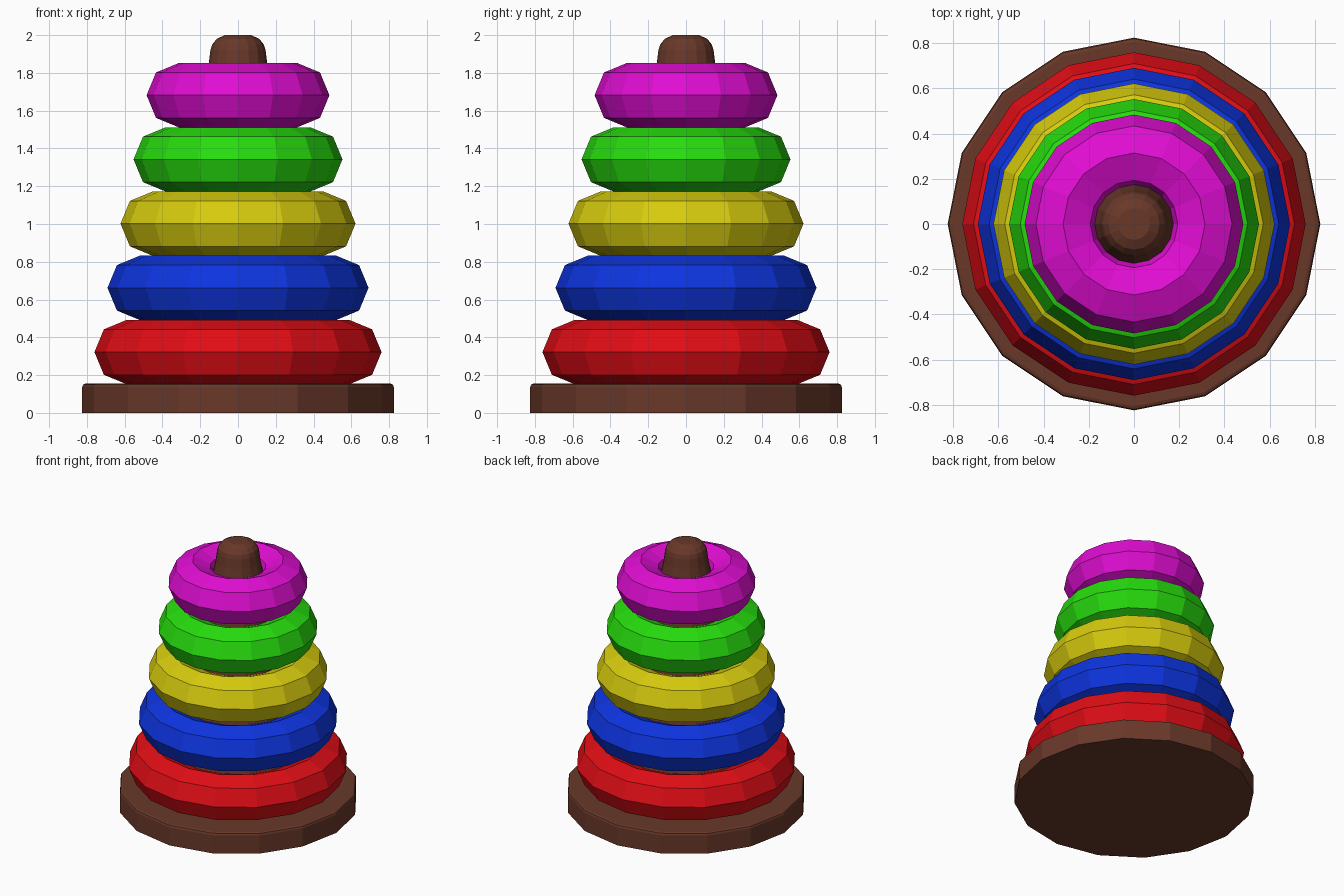
import bpy
from math import cos, sin, pi

if "Cube" in bpy.data.objects:
    bpy.data.objects.remove(bpy.data.objects["Cube"])

SIDES = 16


def material(name, rgb):
    m = bpy.data.materials.new(name)
    m.diffuse_color = (*rgb, 1)
    m.use_nodes = True
    m.node_tree.nodes["Principled BSDF"].inputs["Base Color"].default_value = m.diffuse_color
    return m


def lathe(name, profile, mat):
    """Spin a bottom-to-top (radius, z) profile and cap both ends."""
    verts = [(r * cos(2 * pi * i / SIDES), r * sin(2 * pi * i / SIDES), z)
             for r, z in profile for i in range(SIDES)]
    faces = []
    for k in range(len(profile) - 1):
        for i in range(SIDES):
            a, b = k * SIDES + i, k * SIDES + (i + 1) % SIDES
            faces.append((a, b, b + SIDES, a + SIDES))
    faces.append(tuple(reversed(range(SIDES))))
    faces.append(tuple(range(len(verts) - SIDES, len(verts))))
    mesh = bpy.data.meshes.new(name)
    mesh.from_pydata(verts, [], faces)
    mesh.materials.append(mat)
    obj = bpy.data.objects.new(name, mesh)
    bpy.context.collection.objects.link(obj)


wood = material("wood", (0.14, 0.04, 0.022))

# round base with a softened top edge
lathe("base", [(0.825, 0), (0.825, 0.137), (0.82, 0.15), (0.807, 0.155)], wood)

# tapered peg with a rounded tip
lathe("peg", [(0.494, 0.15), (0.155, 1.85), (0.146, 1.92), (0.137, 1.95),
              (0.113, 1.98), (0.07, 2.0)], wood)

# stacked rings, largest at the bottom
rings = [("red", (0.75, 0.004, 0.008)), ("blue", (0.004, 0.035, 0.75)),
         ("yellow", (0.68, 0.6, 0.004)), ("green", (0.02, 0.72, 0.004)),
         ("magenta", (0.75, 0.004, 0.65))]
for i, (colour, rgb) in enumerate(rings):
    bpy.ops.mesh.primitive_torus_add(
        major_segments=SIDES, minor_segments=8,
        major_radius=0.59 - 0.069 * i, minor_radius=0.17,
        location=(0, 0, 0.322 + 0.34 * i))
    ring = bpy.context.object
    ring.name = colour + "_ring"
    ring.data.materials.append(material(colour, rgb))
    ring.data.shade_flat()
